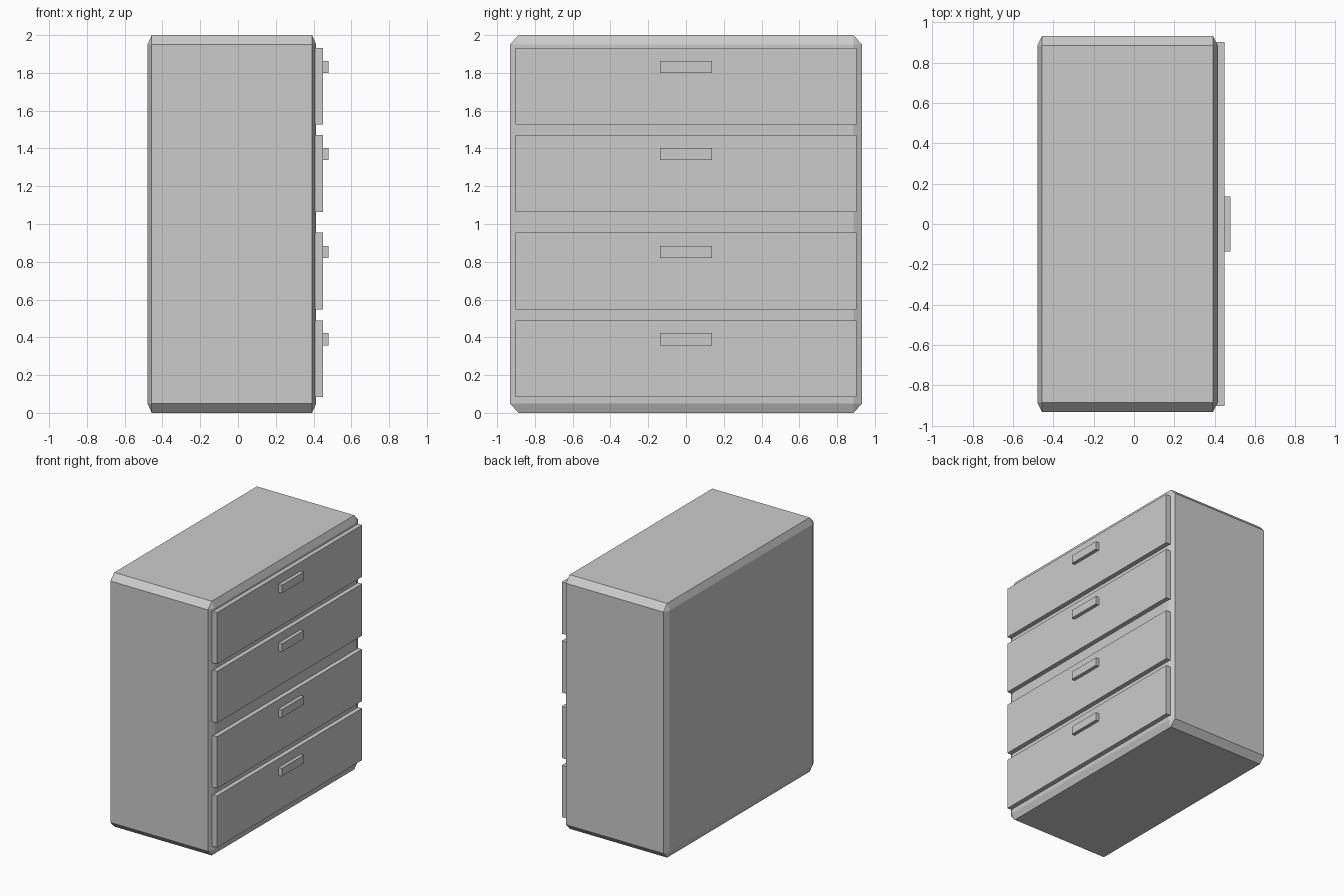
import bpy, bmesh
from mathutils import Vector

if "Cube" in bpy.data.objects:
    bpy.data.objects.remove(bpy.data.objects["Cube"])


def box(name, lo, hi, chamfer=0.0):
    """Box between two corners; chamfer is a fraction of each dimension."""
    lo, hi = Vector(lo), Vector(hi)
    bm = bmesh.new()
    bmesh.ops.create_cube(bm, size=1)
    if chamfer:
        bmesh.ops.bevel(bm, geom=bm.edges[:], offset=chamfer, segments=1,
                        profile=0.5, affect='EDGES')
    bmesh.ops.scale(bm, vec=hi - lo, verts=bm.verts)
    bmesh.ops.translate(bm, vec=(lo + hi) / 2, verts=bm.verts)
    mesh = bpy.data.meshes.new(name)
    bm.to_mesh(mesh)
    bm.free()
    obj = bpy.data.objects.new(name, mesh)
    bpy.context.collection.objects.link(obj)
    return obj


# Cabinet carcass with chamfered edges
box("cabinet_body", (-0.479, -0.933, 0), (0.414, 0.933, 2), chamfer=0.025)

# Four drawer fronts, each with a bar handle: (drawer bottom, handle bottom)
levels = [(0.083, 0.358), (0.548, 0.820), (1.063, 1.338), (1.526, 1.799)]
for i, (z, handle_z) in enumerate(levels, 1):
    box(f"drawer_front_{i}", (0.40, -0.902, z), (0.45, 0.902, z + 0.407))
    box(f"drawer_handle_{i}", (0.445, -0.137, handle_z),
        (0.478, 0.137, handle_z + 0.064))
